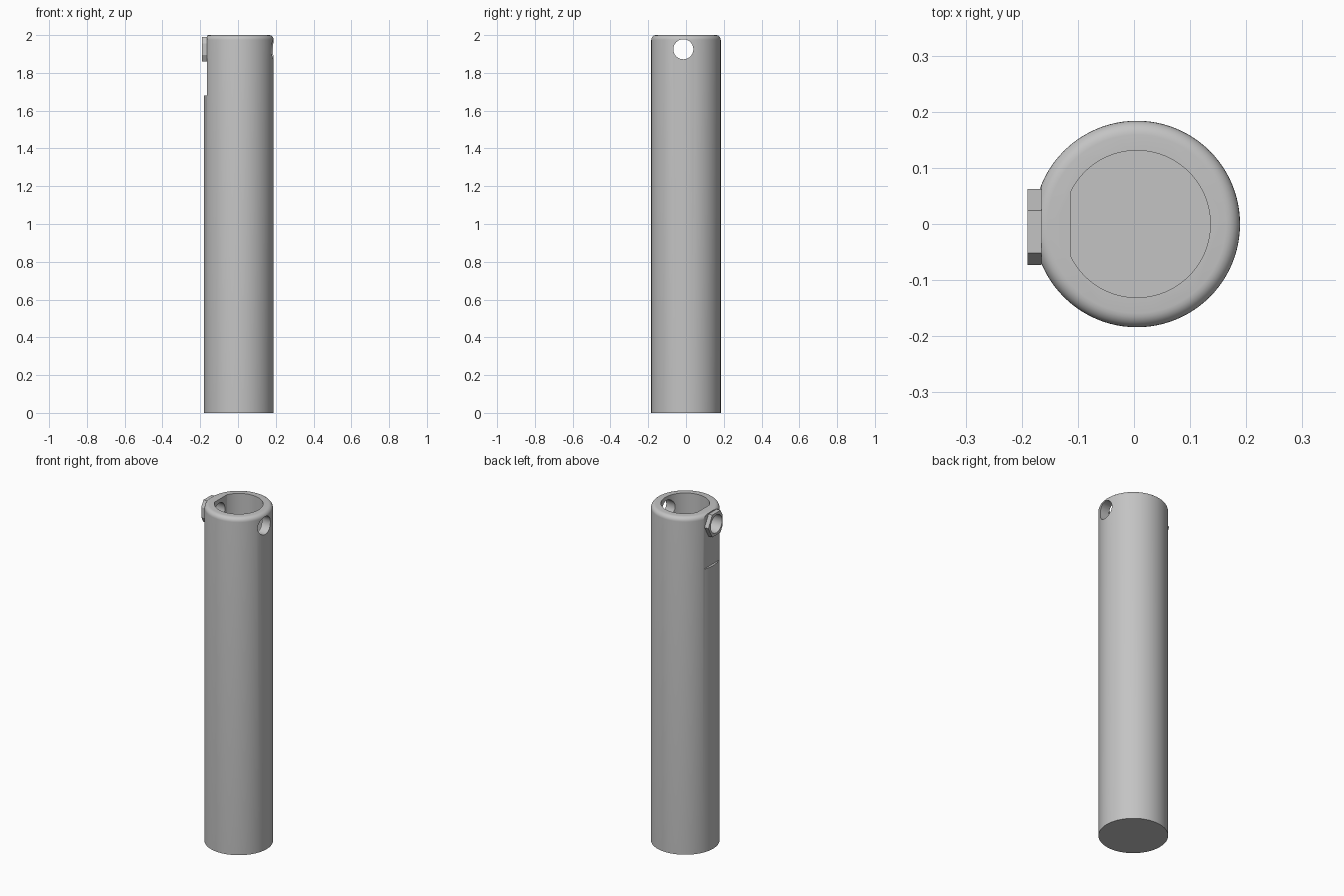
import bpy, bmesh, math
from mathutils import Matrix

cube = bpy.data.objects.get("Cube")
if cube:
    bpy.data.objects.remove(cube, do_unlink=True)

grey = bpy.data.materials.new("plain grey")
grey.use_nodes = True
colour = (0.55, 0.55, 0.55, 1)
grey.diffuse_color = colour
grey.node_tree.nodes["Principled BSDF"].inputs["Base Color"].default_value = colour

AXIS_X = 0.005             # tube axis
HOLE_Y, HOLE_Z = -0.014, 1.925
FLAT_X = -0.165


def cylinder(name, sides, radius, start, end, along_x=False, shape=None):
    """Closed cylinder between two heights, or two x positions."""
    bm = bmesh.new()
    bmesh.ops.create_cone(bm, cap_ends=True, segments=sides, radius1=radius,
                          radius2=radius, depth=end - start)
    mid = (start + end) / 2
    if along_x:
        place = Matrix.Translation((mid, HOLE_Y, HOLE_Z)) @ Matrix.Rotation(math.pi / 2, 4, 'Y')
    else:
        place = Matrix.Translation((AXIS_X, 0, mid))
    bmesh.ops.transform(bm, matrix=place, verts=bm.verts)
    if shape:
        shape(bm)
    return finish(name, bm)


def finish(name, bm):
    bmesh.ops.recalc_face_normals(bm, faces=bm.faces)
    mesh = bpy.data.meshes.new(name)
    bm.to_mesh(mesh)
    bm.free()
    mesh.materials.append(grey)
    obj = bpy.data.objects.new(name, mesh)
    bpy.context.collection.objects.link(obj)
    return obj


def trim(bm, point, outward):
    """Cut away everything beyond a plane and close the cut."""
    cut = bmesh.ops.bisect_plane(bm, geom=bm.verts[:] + bm.edges[:] + bm.faces[:],
                                 plane_co=point, plane_no=outward, clear_outer=True)
    edges = [e for e in cut["geom_cut"] if isinstance(e, bmesh.types.BMEdge)]
    bmesh.ops.contextual_create(bm, geom=edges)


def round_top(bm):
    rim = [e for e in bm.edges if all(v.co.z > 1.99 for v in e.verts)]
    bmesh.ops.bevel(bm, geom=rim, offset=0.025, segments=6, profile=0.5, affect='EDGES')


def subtract(obj, cutters):
    bpy.context.view_layer.objects.active = obj
    for cutter in cutters:
        mod = obj.modifiers.new("cut", 'BOOLEAN')
        mod.operation, mod.solver, mod.object = 'DIFFERENCE', 'EXACT', cutter
        bpy.ops.object.modifier_apply(modifier=mod.name)


# Main parts: rounded tube and clipped hexagonal nut
tube = cylinder("tube", 96, 0.184, 0, 2, shape=round_top)
nut = cylinder("hex_nut", 6, 0.076, -0.19, FLAT_X, along_x=True,
               shape=lambda bm: trim(bm, (0, -0.073, 0), (0, -1, 0)))

# Cutters: D-shaped bore, cross hole and outer flat
bore = cylinder("bore_cutter", 96, 0.131, 0.05, 2.1,
                shape=lambda bm: trim(bm, (-0.113, 0, 0), (-1, 0, 0)))
cross_hole = cylinder("cross_hole_cutter", 48, 0.053, -0.4, 0.4, along_x=True)
bm = bmesh.new()
bmesh.ops.create_cube(bm, size=1)
bmesh.ops.transform(bm, matrix=Matrix.Translation((FLAT_X - 0.5, 0, 2.18)), verts=bm.verts)
flat = finish("flat_cutter", bm)

subtract(tube, [bore, flat, cross_hole])
subtract(nut, [cross_hole])
for cutter in (bore, cross_hole, flat):
    bpy.data.objects.remove(cutter, do_unlink=True)

# Smooth round walls with crisp edges
for obj in (tube, nut):
    bpy.ops.object.select_all(action='DESELECT')
    obj.select_set(True)
    bpy.context.view_layer.objects.active = obj
    bpy.ops.object.shade_smooth_by_angle(angle=math.radians(25))
